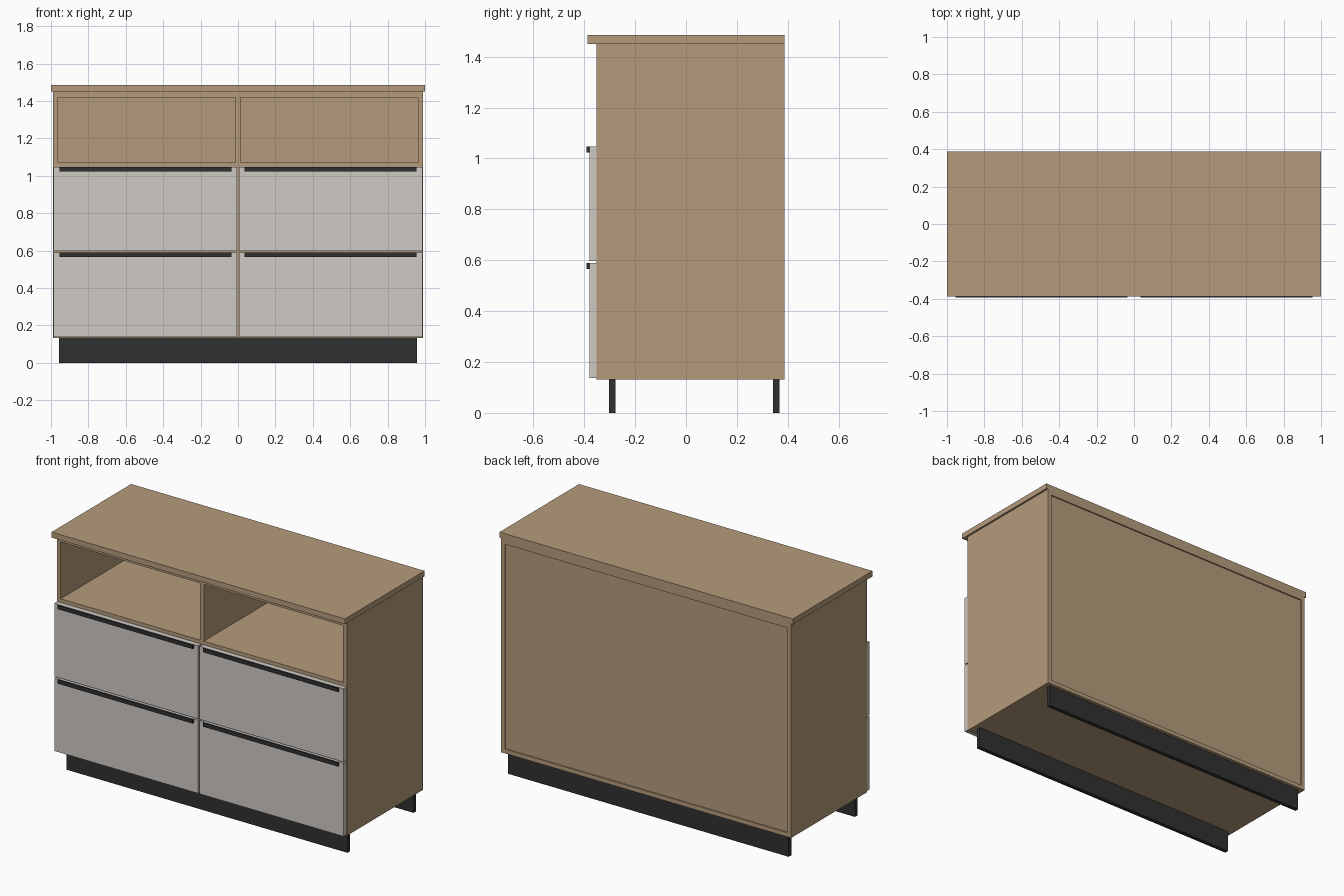
import bpy

if "Cube" in bpy.data.objects:
    bpy.data.objects.remove(bpy.data.objects["Cube"])


def material(name, rgb):
    m = bpy.data.materials.new(name)
    m.diffuse_color = (*rgb, 1)
    m.use_nodes = True
    m.node_tree.nodes["Principled BSDF"].inputs["Base Color"].default_value = m.diffuse_color
    return m


WOOD = material("wood", (0.46, 0.33, 0.20))
PALE = material("pale_front", (0.62, 0.59, 0.56))
BLACK = material("black", (0.03, 0.03, 0.03))


def box(name, x, y, z, mat):
    """Box from (min, max) ranges on each axis."""
    bpy.ops.mesh.primitive_cube_add(size=1)
    o = bpy.context.object
    o.name = name
    for v in o.data.vertices:
        v.co = [r[0] if c < 0 else r[1] for c, r in zip(v.co, (x, y, z))]
    o.data.materials.append(mat)
    return o


FRONT, BACK = -0.351, 0.388
BOTTOM, TOP = 0.132, 1.451
IN = 0.963                      # inner face of the side panels
BACK_IN = 0.366                 # inner face of the back panel

# Worktop
box("worktop", (-1, 1), (-0.387, 0.388), (TOP, 1.485), WOOD)

# Carcass
for side, s in (("left", -1), ("right", 1)):
    xs = sorted((s * IN, s * 0.988))
    box(f"{side}_side_panel", xs, (FRONT, BACK), (BOTTOM, TOP), WOOD)
box("bottom_panel", (-IN, IN), (FRONT, BACK), (BOTTOM, 0.158), WOOD)
box("upper_panel", (-IN, IN), (FRONT, BACK), (1.42, TOP), WOOD)
box("back_panel", (-IN, IN), (BACK_IN, 0.38), (0.158, 1.42), WOOD)
box("center_divider", (-0.013, 0.013), (FRONT, BACK_IN), (0.158, 1.42), WOOD)

# Shelves, drawers and handles on both sides of the divider
for side, s in (("left", -1), ("right", 1)):
    inner = sorted((s * 0.013, s * IN))
    box(f"{side}_niche_shelf", inner, (FRONT, BACK_IN), (1.046, 1.07), WOOD)
    box(f"{side}_drawer_rail", inner, (FRONT, BACK_IN), (0.581, 0.606), WOOD)
    for row, z0, z1 in (("lower", 0.138, 0.589), ("upper", 0.597, 1.048)):
        box(f"{side}_{row}_drawer_front", sorted((s * 0.005, s * 0.986)),
            (-0.38, -0.352), (z0, z1), PALE)
        box(f"{side}_{row}_handle", sorted((s * 0.035, s * 0.955)),
            (-0.392, -0.38), (z1 - 0.024, z1), BLACK)

# Plinth boards
for name, y in (("front_plinth", (-0.302, -0.277)), ("back_plinth", (0.342, 0.367))):
    box(name, (-0.957, 0.957), y, (0, BOTTOM), BLACK)
